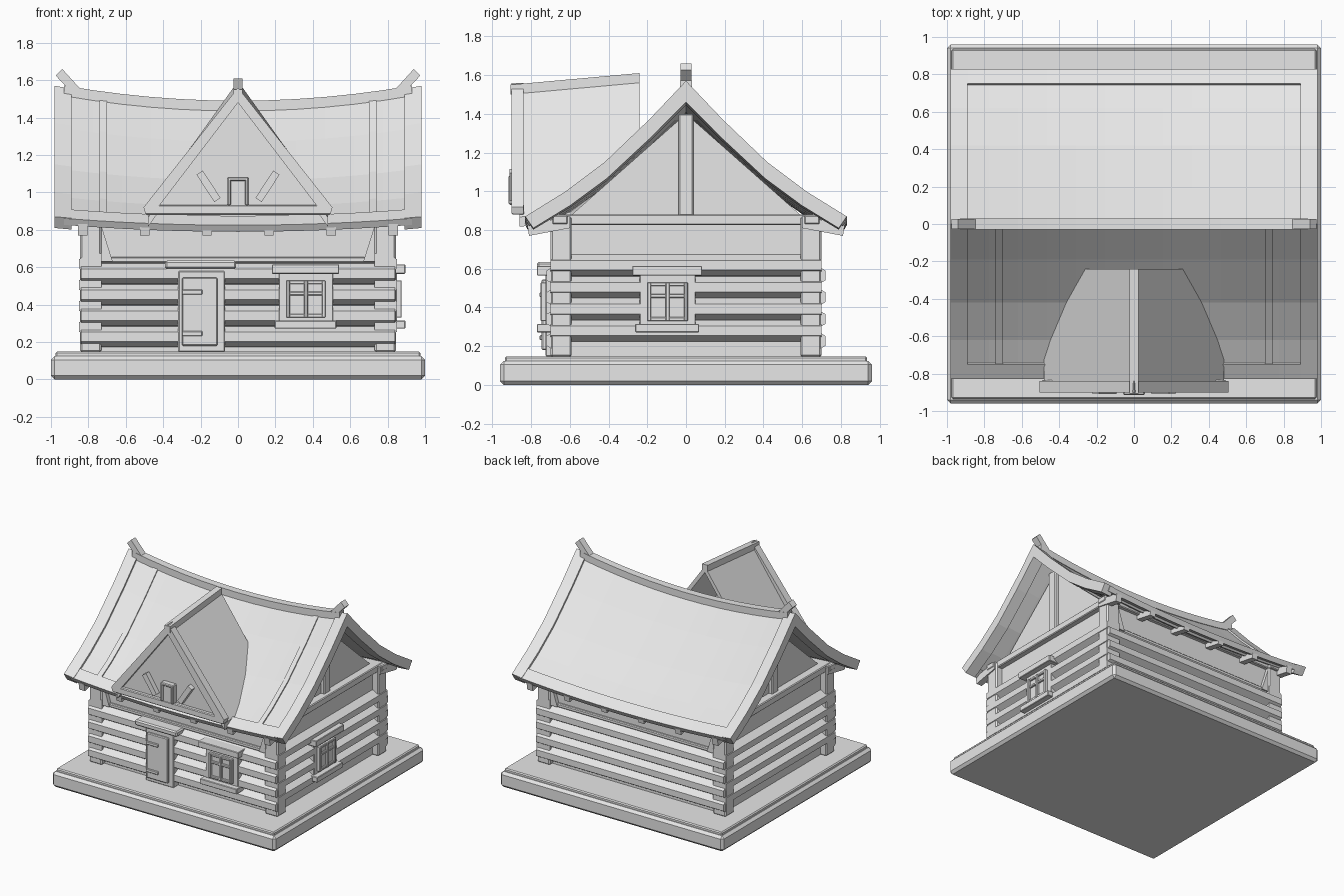
import bpy, bmesh
from mathutils import Vector

cube = bpy.data.objects.get("Cube")
if cube:
    bpy.data.objects.remove(cube)

grey = bpy.data.materials.new("plain_grey")
grey.use_nodes = True
grey.diffuse_color = (0.8, 0.8, 0.8, 1)
grey.node_tree.nodes["Principled BSDF"].inputs["Base Color"].default_value = (0.8, 0.8, 0.8, 1)


def loft(name, rings, bevel=0):
    """Closed solid through rings that share one point count."""
    bm = bmesh.new()
    loops = [[bm.verts.new(p) for p in ring] for ring in rings]
    n = len(loops[0])
    for a, b in zip(loops, loops[1:]):
        for i in range(n):
            j = (i + 1) % n
            bm.faces.new((a[i], a[j], b[j], b[i]))
    bm.faces.new(loops[0])
    bm.faces.new(loops[-1])
    bmesh.ops.recalc_face_normals(bm, faces=bm.faces)
    mesh = bpy.data.meshes.new(name)
    bm.to_mesh(mesh)
    bm.free()
    mesh.materials.append(grey)
    ob = bpy.data.objects.new(name, mesh)
    bpy.context.collection.objects.link(ob)
    if bevel:
        m = ob.modifiers.new("bevel", "BEVEL")
        m.width, m.segments = bevel, 1
    return ob


def box(name, x, y, z, bevel=0.006):
    ring = lambda h: [(x[0], y[0], h), (x[1], y[0], h), (x[1], y[1], h), (x[0], y[1], h)]
    return loft(name, [ring(z[0]), ring(z[1])], bevel)


def prism_y(name, pts, y0, y1, bevel=0):
    return loft(name, [[(x, y, z) for x, z in pts] for y in (y0, y1)], bevel)


def prism_x(name, pts, x0, x1, bevel=0):
    return loft(name, [[(x, y, z) for y, z in pts] for x in (x0, x1)], bevel)


def bar(a, b, w):
    """Corner points of a flat bar from a to b."""
    a, b = Vector(a), Vector(b)
    d = (b - a).normalized() * w / 2
    s = Vector((-d.y, d.x))
    return [tuple(p) for p in (a + s, b + s, b - s, a - s)]


def span(s, a, b):
    return sorted((s * a, s * b))


SIDES = (-1, 1)

# Base slab
box("base_slab", (-1, 1), (-0.96, 0.96), (0, 0.125), 0.02)
box("base_top", (-0.975, 0.975), (-0.935, 0.935), (0.1, 0.148), 0.008)

# Wall core, belt and top plates
box("wall_core", (-0.79, 0.79), (-0.66, 0.66), (0.14, 0.88), 0)
box("wall_belt", (-0.81, 0.81), (-0.68, 0.68), (0.625, 0.655))
for s in SIDES:
    box("side_top_plate", span(s, 0.73, 0.835), (-0.72, 0.72), (0.825, 0.88))
    box("long_top_plate", (-0.86, 0.86), span(s, 0.61, 0.69), (0.83, 0.875))
    for t in SIDES:
        box("corner_post", span(s, 0.73, 0.845), span(t, 0.59, 0.7), (0.145, 0.87), 0.01)
        prism_y("corner_brace", [(s * 0.73, 0.82), (s * 0.73, 0.63), (s * 0.67, 0.63)],
                t * 0.64, t * 0.69)


# Interlocking logs, the side rows half a step higher
def log_section(outer, z, h=0.0555):
    seam = outer - 0.05
    return [(outer - 0.12, z - h), (seam, z - h), (outer, z - 0.025),
            (outer, z + 0.025), (seam, z + h), (outer - 0.12, z + h)]


for s in SIDES:
    for i in range(4):
        z = 0.228 + 0.1125 * i
        prism_x("long_log", [(s * d, h) for d, h in log_section(0.72, z)], -0.84, 0.84)
        prism_y("side_log", [(s * d, h) for d, h in log_section(0.85, z + 0.052)], -0.7, 0.7)

# Roof slopes, sagging toward the middle of the ridge
SLOPE = [(0, 1.57), (0.19, 1.37), (0.42, 1.15), (0.62, 1.0), (0.83, 0.87)]


def sag(x):
    return -0.09 * (1 - (x / 0.98) ** 2)


def roof_ring(x, s, drop, thick, end):
    top, low = [], []
    for y, z in SLOPE:
        f = y / 0.83
        y = min(y, end)
        z += (0.83 * f - y) * 0.62
        dz = sag(x) * (1 - 0.5 * f) - drop
        top.append((x, s * y, z + dz))
        low.append((x, s * y * (1 - 0.05 * f), z + dz - thick * (1 - 0.45 * f)))
    return top + low[::-1]


XS = [i * 0.155 for i in range(-6, 7)]
for s in SIDES:
    loft("roof_panel", [roof_ring(x, s, 0.02, 0.06, 0.77) for x in XS])
    fascia = [(0.75, 0.915), (0.83, 0.865), (0.81, 0.83), (0.73, 0.87)]
    loft("eave_board", [[(x, s * y, z + sag(x) * 0.45) for y, z in fascia] for x in XS])
    for e in SIDES:
        loft("barge_board", [roof_ring(e * x, s, 0, 0.11, 0.83) for x in (0.89, 0.98)])
for e in SIDES:
    loft("front_roof_rib", [roof_ring(e * x, -1, 0.008, 0.05, 0.77) for x in (0.7, 0.74)])

# Ridge beam with upturned ends
loft("ridge_beam", [[(x, y, 1.575 + sag(x) + d) for y, d in
                     ((-0.03, -0.05), (0.03, -0.05), (0.03, 0.005), (-0.03, 0.005))] for x in XS])
for e in SIDES:
    prism_y("ridge_horn", [(e * 0.84, 1.55), (e * 0.9, 1.545), (e * 0.975, 1.625),
                           (e * 0.94, 1.66)], -0.028, 0.028)

# Gable ends
for e in SIDES:
    prism_x("gable_wall", [(-0.6, 0.87), (0.6, 0.87), (0, 1.4)], e * 0.73, e * 0.77)
    box("gable_post", span(e, 0.76, 0.8), (-0.038, 0.038), (0.87, 1.4))

# Rafter tails under both eaves
for s in SIDES:
    for i in range(6):
        x = -0.83 + i * 0.332
        prism_x("rafter_tail", [(s * 0.6, 0.87), (s * 0.82, 0.83), (s * 0.81, 0.77),
                                (s * 0.6, 0.81)], x - 0.025, x + 0.025)

# Dormer roof, trimmed where it meets the main slope
HALF = [(0, -0.86), (0, -0.24), (0.3, -0.24), (0.39, -0.41), (0.48, -0.6), (0.48, -0.86)]
for s in SIDES:
    rings = []
    for drop in (0, 0.05):
        rings.append([(s * x, y, 1.595 - 1.4 * x + 0.09 * (y + 0.24) - drop) for x, y in HALF])
    loft("dormer_roof", rings)
    prism_y("dormer_barge", [(0, 1.56), (s * 0.505, 0.92), (s * 0.495, 0.885),
                             (s * 0.42, 0.93), (0, 1.48)], -0.9, -0.84)
    prism_y("dormer_strut", bar((s * 0.205, 1.105), (s * 0.11, 0.96), 0.04), -0.91, -0.86)
prism_y("dormer_gable", [(-0.44, 0.91), (0.44, 0.91), (0, 1.5)], -0.87, -0.845)
box("dormer_beam", (-0.495, 0.495), (-0.9, -0.835), (0.88, 0.932))
prism_x("dormer_ridge", [(-0.905, 1.5), (-0.905, 1.55), (-0.24, 1.61), (-0.24, 1.56)],
        -0.025, 0.025)


# Small dormer opening: frame and inner panel
def arch(w, z0, z1, c=0.015):
    return [(-w, z0), (w, z0), (w, z1 - c), (w - c, z1), (c - w, z1), (-w, z1 - c)]


prism_y("dormer_window_panel", arch(0.045, 0.93, 1.07), -0.9, -0.86)
for s in SIDES:
    box("dormer_window_jamb", span(s, 0.037, 0.058), (-0.915, -0.86), (0.93, 1.08))
box("dormer_window_head", (-0.058, 0.058), (-0.915, -0.86), (1.06, 1.082))

# Door
box("door_frame", (-0.32, -0.07), (-0.725, -0.62), (0.147, 0.58))
box("door_leaf", (-0.3, -0.11), (-0.745, -0.62), (0.18, 0.545))
box("door_lintel", (-0.39, -0.01), (-0.77, -0.62), (0.59, 0.635), 0.01)
for z in (0.245, 0.467):
    box("door_hinge", (-0.3, -0.19), (-0.755, -0.7), (z - 0.013, z + 0.013), 0.004)


# Windows on the front and on one end wall
def window(place, c, wall):
    """place(u, d, z) turns wall-plane spans into a box."""
    place("window_surround", c, 0.145, wall + 0.005, (0.31, 0.57))
    place("window_pane", c, 0.1, wall + 0.012, (0.33, 0.53))
    place("window_lintel", c - 0.002, 0.18, wall + 0.05, (0.565, 0.615))
    place("window_sill", c - 0.002, 0.165, wall + 0.05, (0.272, 0.315))
    for k in (-0.095, 0, 0.095):
        place("window_upright", c + k, 0.01, wall + 0.03, (0.33, 0.53))
    for z in (0.34, 0.46, 0.52):
        place("window_crossbar", c, 0.105, wall + 0.025, (z - 0.01, z + 0.01))


def front_place(name, u, half, d, z):
    box(name, (u - half, u + half), (-d, -0.6), z, 0.004)


def end_place(name, u, half, d, z):
    box(name, (0.7, d), (u - half, u + half), z, 0.004)


window(front_place, 0.363, 0.72)
window(end_place, -0.095, 0.845)
